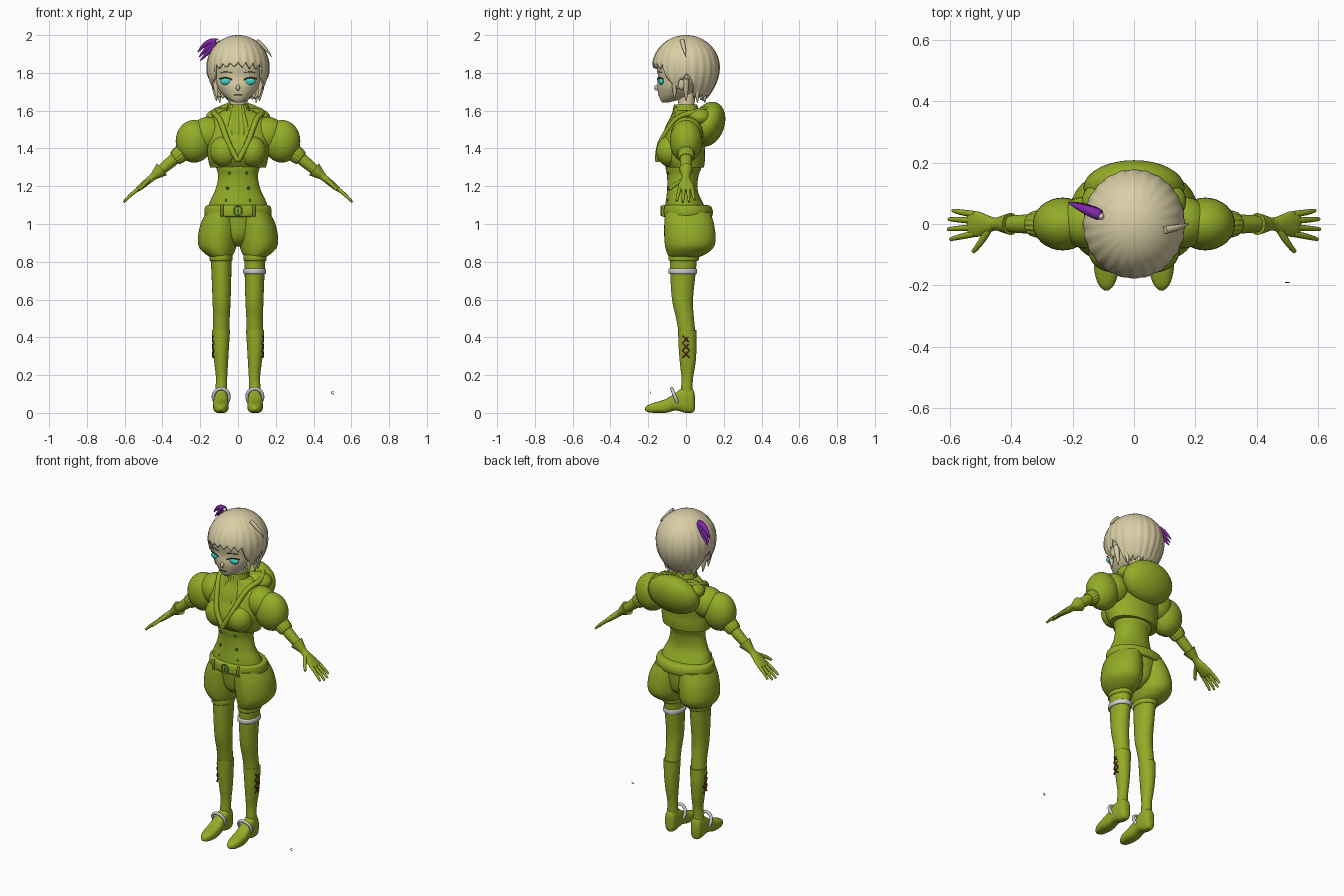
import bpy, bmesh, math
from mathutils import Matrix, Vector

def material(name, rgb):
    m = bpy.data.materials.new(name)
    m.diffuse_color = (*rgb, 1)
    return m

GREEN = material("olive_green", (0.29, 0.41, 0.02))
TAN = material("tan", (0.70, 0.62, 0.38))
CYAN = material("cyan", (0.05, 0.65, 0.6))
PURPLE = material("purple", (0.22, 0.02, 0.4))
RED = material("dark_red", (0.12, 0.02, 0.01))
DARK = material("dark_green", (0.03, 0.14, 0.02))
BROWN = material("dark_brown", (0.06, 0.04, 0.03))
I = Matrix.Identity(4)

def finish(name, bm, mat, mirror=False, angle=50):
    bmesh.ops.recalc_face_normals(bm, faces=bm.faces)
    me = bpy.data.meshes.new(name)
    bm.to_mesh(me)
    bm.free()
    me.polygons.foreach_set("use_smooth", [True] * len(me.polygons))
    me.set_sharp_from_angle(angle=math.radians(angle))
    if mat:
        me.materials.append(mat)
    ob = bpy.data.objects.new(name, me)
    bpy.context.collection.objects.link(ob)
    if mirror:
        ob.modifiers.new("mirror", 'MIRROR').use_mirror_merge = False
    return ob

def catmull(a, b, c, d, t):
    return [0.5 * (2*q + (r - p)*t + (2*p - 5*q + 4*r - s)*t*t + (3*q - p - 3*r + s)*t**3)
            for p, q, r, s in zip(a, b, c, d)]

def loft(name, rings, mat=GREEN, mirror=False, mtx=I, n=40, ribs=0, depth=0.0, p=2.0):
    """Rings are (height, centre x, half width, y min, y max), smoothly interpolated."""
    R = [rings[0]] + list(rings) + [rings[-1]]
    secs = [catmull(*R[i:i+4], k / 5) for i in range(len(rings) - 1) for k in range(5)] + [rings[-1]]
    bm = bmesh.new()
    loops = []
    for z, cx, rx, y0, y1 in secs:
        loop = []
        for k in range(n):
            a = 2 * math.pi * k / n
            f = 1 + depth * math.cos(ribs * a)
            c, s = [math.copysign(abs(v) ** (2 / p), v) * f for v in (math.cos(a), math.sin(a))]
            loop.append(bm.verts.new(mtx @ Vector((cx + rx*c, (y0+y1)/2 + (y1-y0)/2*s, z))))
        loops.append(loop)
    for A, B in zip(loops, loops[1:]):
        for k in range(n):
            bm.faces.new((A[k], A[(k+1) % n], B[(k+1) % n], B[k]))
    bm.faces.new(loops[0][::-1])
    bm.faces.new(loops[-1])
    return finish(name, bm, mat, mirror)

def ball(name, loc, r, mat=GREEN, mirror=False, rot=I, n=32):
    bm = bmesh.new()
    bmesh.ops.create_uvsphere(bm, u_segments=n, v_segments=n // 2, radius=1,
                              matrix=Matrix.Translation(loc) @ rot @ Matrix.Diagonal((*r, 1)))
    return finish(name, bm, mat, mirror)

def tube(name, pts, r, mat=GREEN, mirror=False, mtx=I, tip=1.0, closed=False):
    cu = bpy.data.curves.new(name, 'CURVE')
    cu.dimensions, cu.bevel_depth, cu.bevel_resolution, cu.use_fill_caps = '3D', r, 3, True
    sp = cu.splines.new('NURBS')
    sp.points.add(len(pts) - 1)
    for q, co in zip(sp.points, pts):
        q.co = (*(mtx @ Vector(co)), 1)
    sp.points[-1].radius = tip
    sp.use_endpoint_u, sp.use_cyclic_u, sp.order_u = not closed, closed, min(3, len(pts))
    tmp = bpy.data.objects.new(name, cu)
    bpy.context.collection.objects.link(tmp)
    bm = bmesh.new()
    bm.from_mesh(tmp.evaluated_get(bpy.context.evaluated_depsgraph_get()).to_mesh())
    bpy.data.objects.remove(tmp)
    bpy.data.curves.remove(cu)
    return finish(name, bm, mat, mirror)

# head, neck and face
loft("head", [(1.643, 0, .015, -.125, -.095), (1.66, 0, .05, -.137, -.03), (1.69, 0, .085, -.146, .03),
              (1.73, 0, .113, -.152, .07), (1.78, 0, .13, -.148, .1), (1.85, 0, .14, -.155, .14),
              (1.93, 0, .11, -.12, .12), (1.975, 0, .04, -.05, .05)], TAN)
loft("neck", [(1.55, 0, .045, -.035, .055), (1.63, 0, .042, -.04, .045), (1.72, 0, .045, -.05, .06)], TAN)
ball("nose", (0, -.152, 1.722), (.010, .018, .016), TAN)
ball("ear", (.127, -.025, 1.748), (.014, .024, .036), TAN, True)
ball("eye", (.062, -.130, 1.755), (.031, .015, .019), CYAN, True)
tube("eyelash", [(.03, -.15, 1.762), (.06, -.152, 1.784), (.098, -.122, 1.768)], .003, BROWN, True)
tube("eyebrow", [(.03, -.15, 1.80), (.06, -.148, 1.808), (.09, -.13, 1.802)], .002, BROWN, True)
tube("mouth", [(-.022, -.144, 1.684), (0, -.15, 1.681), (.022, -.144, 1.684)], .0025, BROWN)

# hair shell whose jagged hem drops from fringe to nape
bm = bmesh.new()
N, V = 192, 22
hem = [(0, 1.845), (45, 1.835), (58, 1.75), (72, 1.71), (80, 1.77), (98, 1.79), (108, 1.68), (180, 1.665)]
grid = []
for k in range(N):
    a = 2 * math.pi * k / N
    d = abs((math.degrees(a) + 180) % 360 - 180)
    for (d0, z0), (d1, z1) in zip(hem, hem[1:]):
        if d0 <= d <= d1:
            base = z0 + (z1 - z0) * (d - d0) / (d1 - d0)
    base += .028 * (abs((k % 8) - 4) / 4 - .5) * (1 + .4 * math.sin(k * 1.7))
    col = []
    for j in range(1, V + 1):
        t = j / V
        z = 2 - (2 - base) * t * t if t < .6 else 2 - (2 - base) * (.36 + .64 * (t - .6) / .4)
        u = (z - 1.83) / .17
        r = math.sqrt(max(0, 1 - u * u)) if u > 0 else 1 - .4 * u * u
        r *= 1 + .012 * t * math.cos(24 * a)
        col.append(bm.verts.new((.166 * r * math.sin(a), -.178 * r * math.cos(a), z)))
    grid.append(col)
top = bm.verts.new((0, 0, 2))
for k in range(N):
    A, B = grid[k], grid[(k + 1) % N]
    bm.faces.new((top, A[0], B[0]))
    for j in range(V - 1):
        bm.faces.new((A[j], A[j+1], B[j+1], B[j]))
hair = finish("hair", bm, TAN)
hair.modifiers.new("thickness", 'SOLIDIFY').thickness = .012
tube("side_hair_spike", [(.10, -.02, 1.97), (.15, -.01, 1.93), (.178, 0, 1.885)], .012, TAN, tip=.1)
for i, (x, y, z) in enumerate([(.115, -.06, 1.66), (.12, .0, 1.65), (.1, .06, 1.64), (.05, .1, 1.64)]):
    tube(f"hair_lock_{i}", [(x*1.1, y, z+.12), (x, y, z+.05), (x*.95, y, z)], .016, TAN, True, tip=.1)

# feather ornament
for i, (dx, dz) in enumerate([(0, 0), (-.015, .025), (.012, -.02)]):
    tube(f"feather_{i}", [(-.115, .03, 1.965), (-.15+dx, .05, 1.95+dz), (-.205+dx/2, .07, 1.885+dz)],
         .018, PURPLE, tip=.15)
ball("feather_bead", (-.108, .025, 1.968), (.011, .011, .011), TAN, n=16)

# jacket, ribbed collar, lapels and hood
loft("jacket", [(1.30, 0, .148, -.105, .095), (1.34, 0, .158, -.135, .10), (1.39, 0, .165, -.145, .10),
                (1.45, 0, .17, -.128, .105), (1.52, 0, .17, -.092, .10), (1.565, 0, .135, -.068, .09),
                (1.60, 0, .08, -.06, .07)])
ball("bust", (.072, -.085, 1.385), (.077, .072, .082), GREEN, True)
loft("ribbed_collar", [(1.47, 0, .1, -.12, .08), (1.52, 0, .095, -.104, .08), (1.58, 0, .068, -.074, .075),
                       (1.632, 0, .054, -.062, .056)], n=144, ribs=24, depth=.03)
tube("lapel", [(0, .16, 1.62), (.10, .12, 1.61), (.135, .03, 1.59), (.10, -.05, 1.565), (.07, -.11, 1.48),
               (.045, -.147, 1.41), (0, -.15, 1.335)], .015, GREEN, True)
ball("hood", (0, .118, 1.528), (.165, .085, .123), rot=Matrix.Rotation(-.35, 4, 'X'))
ball("hood_side", (.085, .075, 1.565), (.085, .07, .05), GREEN, True)

# corset, buttons and belt
loft("corset", [(1.36, 0, .13, -.105, .085), (1.30, 0, .116, -.108, .082), (1.25, 0, .105, -.10, .065),
                (1.18, 0, .12, -.10, .062), (1.12, 0, .148, -.107, .085), (1.05, 0, .168, -.115, .125)])
for i, (x, z) in enumerate([(.046, 1.27), (.056, 1.19), (.062, 1.125)]):
    ball(f"button_{i}", (x, -.094, z), (.008, .006, .008), DARK, True, n=12)
loft("belt", [(1.038, 0, .165, -.118, .13), (1.045, 0, .176, -.126, .14), (1.07, 0, .178, -.128, .142),
              (1.093, 0, .172, -.124, .132), (1.10, 0, .158, -.112, .115)], n=64)
tube("buckle", [(-.02, -.13, 1.045), (.02, -.13, 1.045), (.02, -.13, 1.095), (-.02, -.13, 1.095)], .004, closed=True)
ball("buckle_pin", (0, -.131, 1.07), (.004, .004, .02), CYAN, n=12)
tube("belt_loop", [(.085, -.118, 1.04), (.085, -.13, 1.07), (.085, -.115, 1.1)], .007, GREEN, True)

# puffed shorts
loft("shorts_leg", [(1.06, .085, .083, -.11, .13), (1.0, .098, .1, -.115, .148), (.93, .107, .105, -.115, .157),
                    (.88, .108, .099, -.11, .148), (.845, .1, .078, -.10, .112), (.825, .092, .056, -.088, .07)],
     GREEN, True)
loft("shorts_seat", [(.88, 0, .03, -.03, .05), (.93, 0, .08, -.085, .11), (1.06, 0, .15, -.105, .125)])
loft("shorts_band", [(.805, .09, .057, -.088, .062), (.812, .09, .061, -.093, .068), (.832, .09, .061, -.093, .07),
                     (.84, .09, .056, -.088, .062)], GREEN, True)

# stockings, garter, boots and lacing
loft("stocking", [(.84, .09, .057, -.085, .06), (.75, .088, .053, -.084, .052), (.6, .087, .048, -.074, .037),
                  (.5, .088, .044, -.052, .042), (.42, .09, .044, -.038, .05)], GREEN, True)
loft("garter", [(.735, .088, .052, -.083, .05), (.74, .088, .06, -.092, .058), (.76, .088, .06, -.092, .058),
                (.765, .088, .052, -.083, .05)], None)
loft("boot", [(.44, .09, .048, -.042, .055), (.35, .091, .043, -.039, .056), (.26, .089, .036, -.032, .05),
              (.19, .087, .03, -.024, .038), (.13, .088, .031, -.026, .035), (.07, .088, .033, -.03, .04)], GREEN, True)
for i, z in enumerate((.31, .35, .39)):
    for s in (-1, 1):
        tube(f"boot_lace_{i}_{'a' if s < 0 else 'b'}",
             [(.130, -.018, z - s*.018), (.140, 0, z), (.130, .018, z + s*.018)], .004, RED, True)

# shoes, lofted from heel to toe
loft("shoe", [(-.047, .088, .012, .02, .09), (-.036, .088, .03, .002, .125), (0, .088, .036, 0, .135),
              (.03, .088, .037, .008, .125), (.06, .09, .038, .012, .103), (.11, .091, .041, 0, .072),
              (.165, .09, .037, 0, .055), (.2, .09, .024, .004, .042), (.217, .09, .006, .014, .028)],
     GREEN, True, Matrix.Rotation(math.pi / 2, 4, 'X'), p=2.7)
ring = [(.089 + .043 * math.cos(a), -.058 - .018 * math.sin(a), .085 + .045 * math.sin(a))
        for a in [k * math.pi / 6 for k in range(12)]]
tube("shoe_strap", ring, .009, None, True, closed=True)

# puffed sleeves
ball("sleeve_puff", (.232, 0, 1.438), (.098, .086, .113), GREEN, True)
ball("shoulder", (.155, .005, 1.475), (.095, .085, .093), GREEN, True)

# arms: local z runs from elbow to fingertips
ARM = Matrix.Translation((.27, 0, 1.40)) @ Matrix.Rotation(2.265, 4, 'Y')
loft("sleeve_cuff", [(.02, 0, .04, -.04, .04), (.045, 0, .044, -.044, .044), (.075, 0, .04, -.04, .04),
                     (.085, 0, .034, -.034, .034)], GREEN, True, ARM, n=96, ribs=16, depth=.04)
loft("forearm", [(0, 0, .032, -.032, .032), (.1, 0, .031, -.031, .031), (.18, 0, .026, -.026, .026),
                 (.25, 0, .018, -.018, .018)], GREEN, True, ARM)
loft("glove", [(.172, 0, .041, -.036, .036), (.2, 0, .031, -.029, .029), (.235, 0, .019, -.021, .021),
               (.265, 0, .018, -.029, .027), (.305, 0, .016, -.041, .04), (.34, 0, .012, -.04, .042),
               (.352, 0, .006, -.034, .036)], GREEN, True, ARM)
for i, (y, ty, end) in enumerate([(-.032, -.05, .43), (-.011, -.017, .44), (.011, .016, .437), (.032, .044, .42)]):
    tube(f"finger_{i}", [(0, y, .325), (-.004, (y+ty)/2, .385), (.004, ty, end)], .0105, GREEN, True, ARM, tip=.55)
tube("thumb", [(0, -.018, .265), (0, -.06, .295), (.006, -.09, .335)], .0115, GREEN, True, ARM, tip=.6)

# tiny loose ring lying apart from the figure
tube("loose_ring", [(.507, -.19, .112), (.493, -.19, .112), (.493, -.19, .1), (.507, -.19, .1)], .0015, BROWN)
